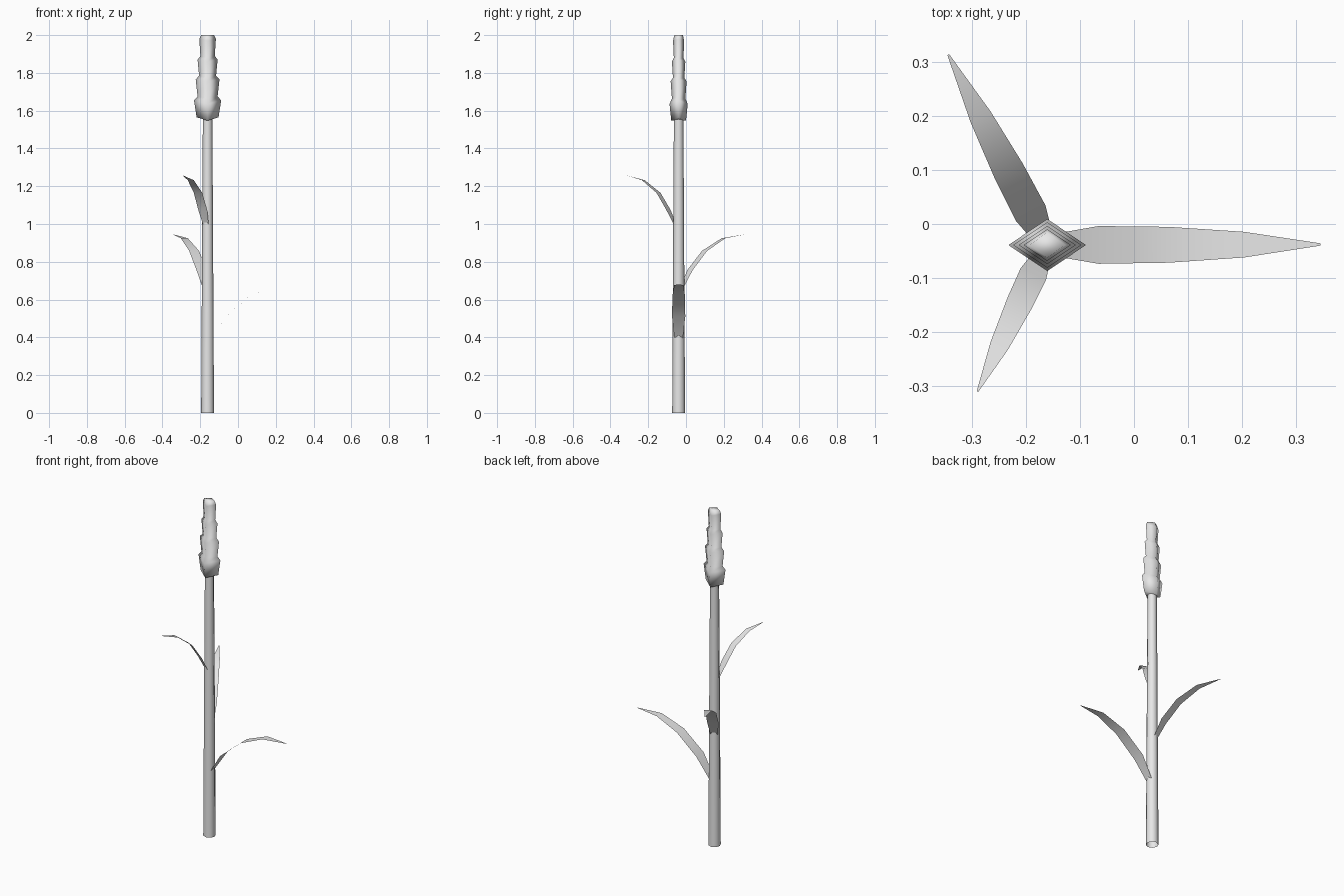
import bpy, math
from mathutils import Vector

if "Cube" in bpy.data.objects:
    bpy.data.objects.remove(bpy.data.objects["Cube"])

CX, CY = -0.161, -0.039

grey = bpy.data.materials.new("light_grey")
grey.diffuse_color = (0.8, 0.8, 0.8, 1)
grey.use_nodes = True
grey.node_tree.nodes["Principled BSDF"].inputs["Base Color"].default_value = grey.diffuse_color


def make(name, verts, faces):
    me = bpy.data.meshes.new(name)
    me.from_pydata(verts, [], faces)
    me.materials.append(grey)
    for p in me.polygons:
        p.use_smooth = True
    ob = bpy.data.objects.new(name, me)
    bpy.context.collection.objects.link(ob)
    return ob


def loft(name, rings, caps=False):
    """Skin a list of equal-length closed rings."""
    n = len(rings[0])
    verts = [v for ring in rings for v in ring]
    faces = [(i * n + j, i * n + (j + 1) % n, (i + 1) * n + (j + 1) % n, (i + 1) * n + j)
             for i in range(len(rings) - 1) for j in range(n)]
    if caps:
        faces += [tuple(reversed(range(n))), tuple(range(len(verts) - n, len(verts)))]
    return make(name, verts, faces)


def ring(rx, ry, z, n, drop=0.0):
    pts = []
    for k in range(n):
        a = 2 * math.pi * k / n
        pts.append((CX + rx * math.cos(a), CY + ry * math.sin(a),
                    z - drop * abs(math.sin(a))))
    return pts


# stem: tapered open tube
loft("stem", [ring(r, r, z, 8) for r, z in
              ((0.034, 0), (0.031, 0.55), (0.028, 1.1), (0.025, 1.57))])

# seed head: diamond section with stacked flaring tiers (half width, z, drop of front corners)
tiers = [(0.058, 1.565, 0.018), (0.072, 1.655, 0.02), (0.053, 1.675, 0.01),
         (0.063, 1.765, 0.01), (0.045, 1.785, 0.01), (0.053, 1.87, 0.01),
         (0.038, 1.89, 0.01), (0.044, 1.98, 0.01), (0.034, 2.0, 0.0)]
loft("seed_head", [ring(w, w * 0.67, z, 4, d) for w, z, d in tiers], caps=True)


# leaves: arched strips, flat across, given as (distance out, height, width share)
def leaf(name, tip_x, tip_y, width, path):
    out = Vector((tip_x - CX, tip_y - CY, 0)).normalized()
    side = Vector((-out.y, out.x, 0))
    verts = []
    for (r, z), share in zip(path, (0.6, 1.0, 0.95, 0.68, 0.06)):
        c = Vector((CX, CY, z)) + out * r
        verts += [c - side * width * share / 2, c + side * width * share / 2]
    make(name, verts, [(2 * i, 2 * i + 2, 2 * i + 3, 2 * i + 1) for i in range(len(path) - 1)])


leaf("lower_leaf", 0.345, -0.038, 0.07,
     [(0.015, 0.385), (0.095, 0.51), (0.225, 0.62), (0.365, 0.677), (0.507, 0.68)])
leaf("middle_leaf", -0.345, 0.315, 0.062,
     [(0.015, 0.655), (0.067, 0.755), (0.155, 0.858), (0.268, 0.925), (0.398, 0.945)])
leaf("upper_leaf", -0.29, -0.31, 0.052,
     [(0.015, 0.985), (0.06, 1.075), (0.118, 1.165), (0.207, 1.232), (0.301, 1.256)])
